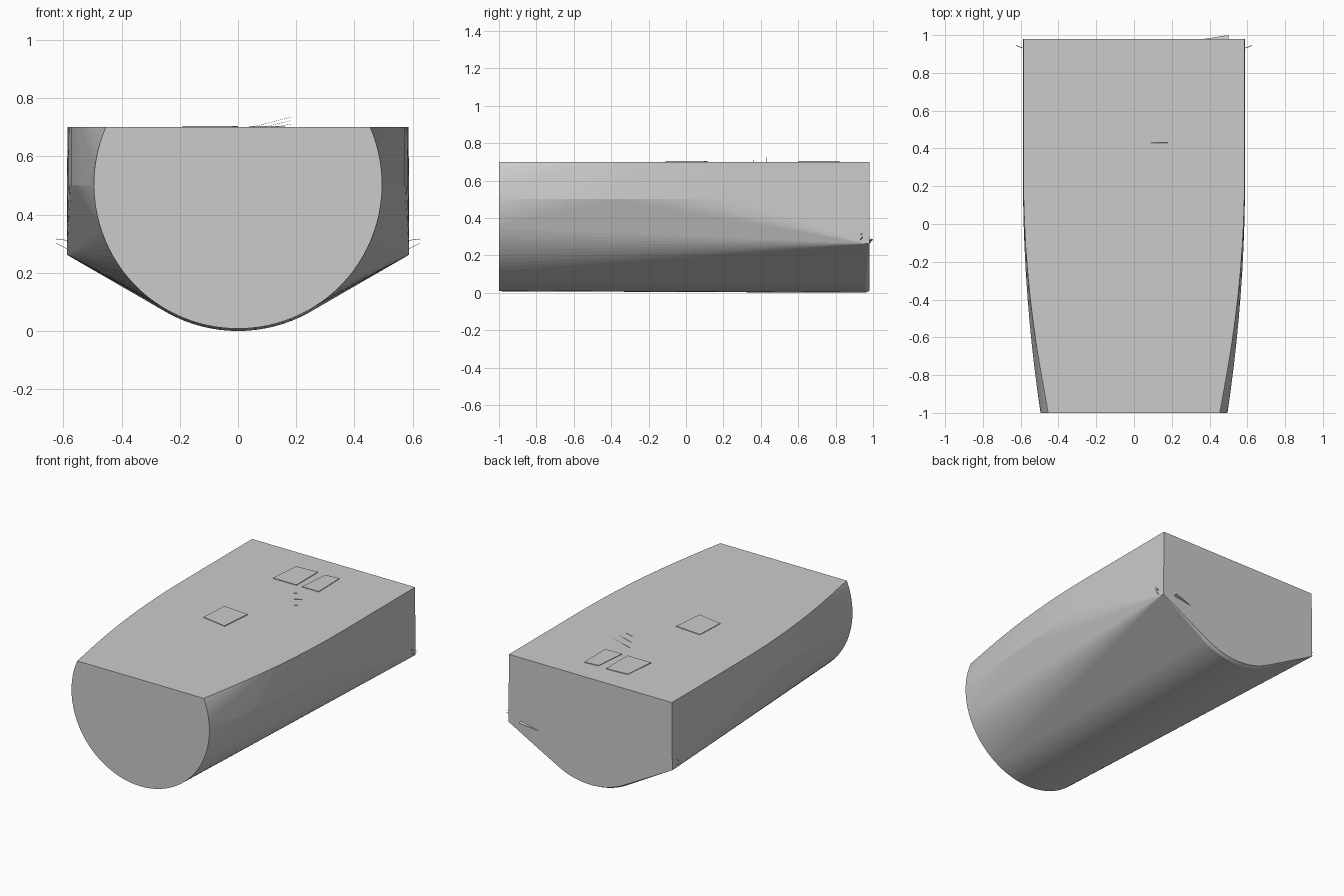
import bpy, bmesh, math
from mathutils import Vector

cube = bpy.data.objects.get("Cube")
if cube:
    bpy.data.objects.remove(cube, do_unlink=True)

HEIGHT, REAR, FRONT = 0.7, 0.98, -1.0

grey = bpy.data.materials.new("light_grey")
grey.use_nodes = True
colour = (0.6, 0.6, 0.6, 1)
grey.diffuse_color = colour
grey.node_tree.nodes["Principled BSDF"].inputs["Base Color"].default_value = colour


def finish(name, bm):
    bmesh.ops.recalc_face_normals(bm, faces=bm.faces)
    mesh = bpy.data.meshes.new(name)
    bm.to_mesh(mesh)
    bm.free()
    mesh.materials.append(grey)
    obj = bpy.data.objects.new(name, mesh)
    bpy.context.collection.objects.link(obj)
    return obj


def hull(name, points):
    """Closed convex part wrapped around a set of points."""
    bm = bmesh.new()
    for p in points:
        bm.verts.new(p)
    out = bmesh.ops.convex_hull(bm, input=bm.verts)
    loose = set(out["geom_interior"] + out["geom_unused"])
    bmesh.ops.delete(bm, geom=[v for v in loose if isinstance(v, bmesh.types.BMVert)],
                     context='VERTS')
    bmesh.ops.dissolve_limit(bm, angle_limit=math.radians(0.2),
                             verts=bm.verts, edges=bm.edges)
    return finish(name, bm)


def arc(y, radius, top_angle, steps):
    """Right half of a round section, starting at the keel."""
    return [Vector((radius * math.sin(a), y, 0.503 - radius * math.cos(a)))
            for a in (top_angle * i / steps for i in range(steps + 1))]


# Main body: round nose section, squared rear section, bulging plan outline
half = arc(FRONT, 0.495, math.pi - math.acos(0.197 / 0.495), 32)
half += arc(REAR - 0.02, 0.503, 0.5, 8) + arc(REAR, 0.493, 0.5, 8)
half += [Vector((0.588, y, 0.262)) for y in (REAR - 0.02, REAR)]
half += [Vector((0.585, REAR, HEIGHT))]
for i in range(1, 11):
    t = i / 10
    y = FRONT + 1.25 * t
    ease = 1 - (1 - t) ** 2
    half.append(Vector((0.495 + 0.093 * ease, y, 0.5)))
    half.append(Vector((0.45 + 0.135 * ease, y, HEIGHT)))
body = hull("body", half + [Vector((-p.x, p.y, p.z)) for p in half])


# Thin access plates on the deck
def deck_plate(name, outline):
    hull(name, [(x, y, z) for x, y in outline for z in (HEIGHT - 0.01, HEIGHT + 0.004)])


deck_plate("rear_plate_right", [(-0.17, 0.6), (0, 0.6), (0, 0.82), (-0.15, 0.81)])
deck_plate("rear_plate_left", [(0.04, 0.6), (0.16, 0.6), (0.155, 0.82), (0.06, 0.81)])
deck_plate("middle_plate", [(-0.19, -0.08), (-0.02, -0.11), (0, 0.1), (-0.18, 0.115)])


def sliver(name, base, tip, thick):
    """Slim blade between two points."""
    base, tip = Vector(base), Vector(tip)
    offsets = [Vector((0, thick, 0)), Vector((0, -thick, 0)), Vector((0, 0, thick))]
    hull(name, [p + o for p in (base, tip) for o in offsets])


# Slanted wires on the deck
for i in range(3):
    sliver(f"deck_wire_{i + 1}", (0.05 + 0.04 * i, 0.5 - 0.07 * i, HEIGHT),
           (0.18, 0.5 - 0.07 * i, HEIGHT + 0.034 - 0.012 * i), 0.001)

# Small spikes at the rear corners
for side, label in ((1, "left"), (-1, "right")):
    for i in range(2):
        sliver(f"{label}_spike_{i + 1}", (side * 0.585, 0.93, 0.28 + 0.03 * i),
               (side * 0.625, 0.945, 0.3 + 0.015 * i), 0.002)

# Thin fin on the rear wall
hull("rear_fin", [(0.37, REAR, 0.26), (0.5, REAR, 0.28), (0.5, 1.0, 0.285),
                  (0.5, REAR, 0.29)])
